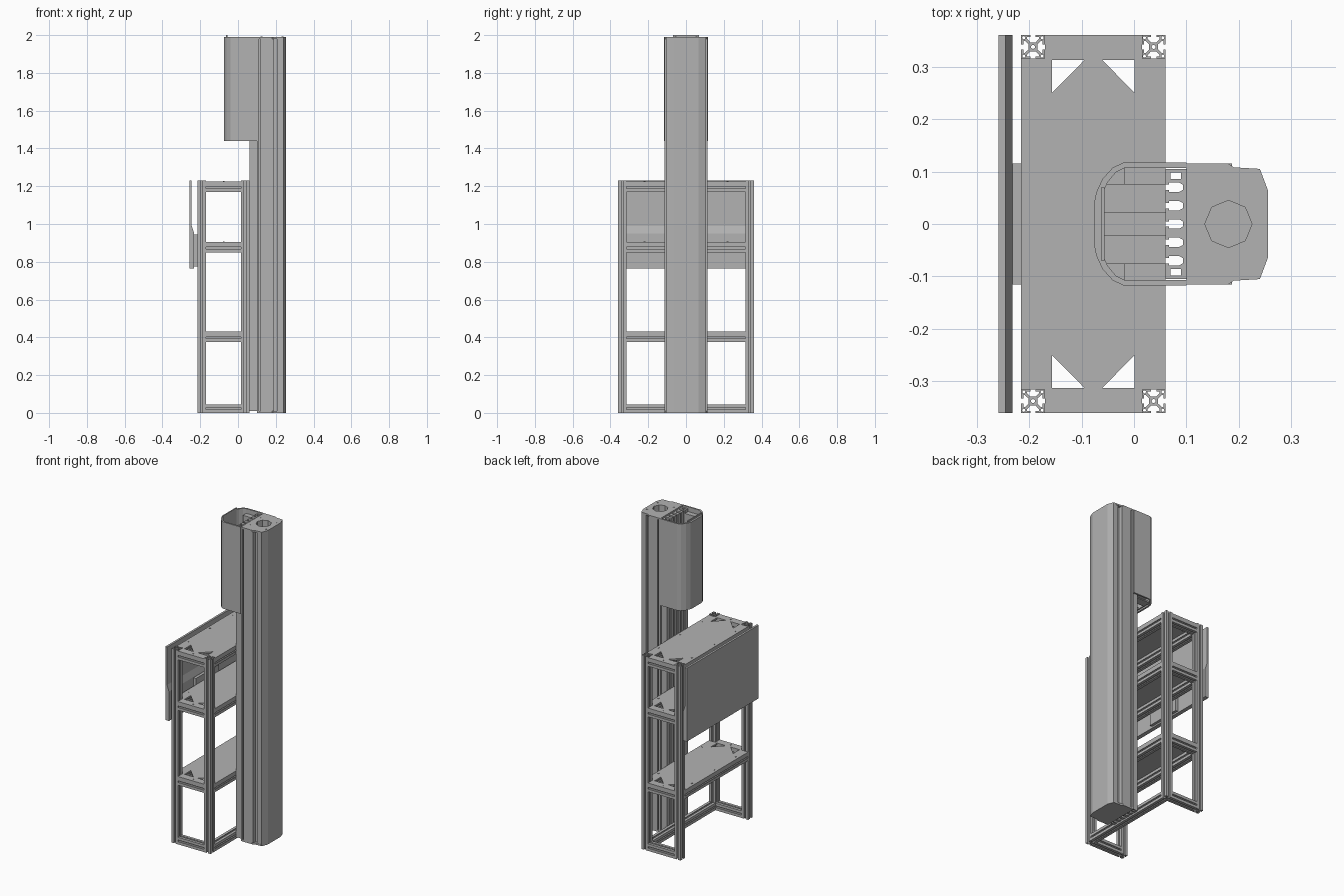
import bpy
import bmesh
from math import pi, cos, sin

if "Cube" in bpy.data.objects:
    bpy.data.objects.remove(bpy.data.objects["Cube"], do_unlink=True)

grey = bpy.data.materials.new("aluminium grey")
grey.use_nodes = True
tone = (0.45, 0.45, 0.45, 1)
grey.diffuse_color = tone
grey.node_tree.nodes["Principled BSDF"].inputs["Base Color"].default_value = tone

ALONG_X, ALONG_Y, ALONG_Z = (0, pi / 2, 0), (pi / 2, 0, 0), (0, 0, 0)


def prism(name, loops, length, loc, rot=ALONG_Z):
    """Extrude an outline (first loop) with holes (other loops), centred on loc."""
    curve = bpy.data.curves.new(name, 'CURVE')
    curve.dimensions = '2D'
    curve.fill_mode = 'BOTH'
    curve.extrude = length / 2
    for loop in loops:
        spline = curve.splines.new('POLY')
        spline.points.add(len(loop) - 1)
        for point, (x, y) in zip(spline.points, loop):
            point.co = (x, y, 0, 1)
        spline.use_cyclic_u = True
    temp = bpy.data.objects.new("temp", curve)
    bpy.context.collection.objects.link(temp)
    graph = bpy.context.evaluated_depsgraph_get()
    mesh = bpy.data.meshes.new_from_object(temp.evaluated_get(graph))
    bpy.data.objects.remove(temp, do_unlink=True)
    bpy.data.curves.remove(curve)
    bm = bmesh.new()
    bm.from_mesh(mesh)
    bmesh.ops.remove_doubles(bm, verts=bm.verts, dist=1e-5)
    bmesh.ops.recalc_face_normals(bm, faces=bm.faces)
    for face in bm.faces:
        face.smooth = False
    bm.to_mesh(mesh)
    bm.free()
    mesh.materials.clear()
    mesh.materials.append(grey)
    obj = bpy.data.objects.new(name, mesh)
    obj.location, obj.rotation_euler = loc, rot
    bpy.context.collection.objects.link(obj)
    return obj


def ring(r, n, x=0, y=0):
    return [(x + r * cos(2 * pi * i / n), y + r * sin(2 * pi * i / n)) for i in range(n)]


def rect(x0, x1, y0, y1):
    return [(x0, y0), (x1, y0), (x1, y1), (x0, y1)]


def box(name, x0, x1, y0, y1, z0, z1):
    return prism(name, [rect(x0, x1, y0, y1)], z1 - z0, (0, 0, (z0 + z1) / 2))


def mirrored(half):
    return half + [(x, -y) for x, y in reversed(half)]


# Slotted extrusion section used for every post and rail
W = 0.045
H = W / 2
slot = [(H, H), (.005, H), (.005, .0185), (.0115, .0185), (.0115, .0155), (.005, .0085)]
side = slot + [(-x, y) for x, y in reversed(slot[1:])]
section = []
for turn in range(4):
    section += side
    side = [(-y, x) for x, y in side]
slotted = [section, ring(.004, 8)]
slotted += [ring(.003, 8, sx * .0175, sy * .0175) for sx in (-1, 1) for sy in (-1, 1)]

# Frame posts and rails
XL, XR, YP = -0.1925, 0.0375, 0.3375
XC = (XL + XR) / 2
POST_H = 1.23
rail_tops = {"base": W, "lower": 0.42, "middle": 0.895, "upper": 1.215}
for x, x_name in ((XL, "outer"), (XR, "inner")):
    for y, y_name in ((-YP, "front"), (YP, "back")):
        prism(f"{y_name}_{x_name}_post", slotted, POST_H, (x, y, POST_H / 2))
    for level, top in rail_tops.items():
        if level != "base" or x == XR:
            prism(f"{level}_{x_name}_long_rail", slotted, 2 * YP - W, (x, 0, top - H), ALONG_Y)
for level, top in rail_tops.items():
    for y, y_name in ((-YP, "front"), (YP, "back")):
        prism(f"{level}_{y_name}_short_rail", slotted, XR - XL - W, (XC, y, top - H), ALONG_X)

# Shelves: notched corners and triangular cut-outs
hx, hy = 0.1375, 0.36
outline, holes = [], []
for sx, sy in ((1, 1), (-1, 1), (-1, -1), (1, -1)):
    corner = [(hx, hy - W), (hx - W, hy - W), (hx - W, hy)]
    if sx * sy < 0:
        corner.reverse()
    outline += [(sx * x, sy * y) for x, y in corner]
    holes.append([(sx * x, sy * y) for x, y in ((.0785, .313), (.0165, .313), (.0785, .25))])
screw_spots = [(sx * .1175, y) for sx in (-1, 1) for y in (-.22, 0, .22)] + [(0, .338), (0, -.338)]
for level in ("lower", "middle", "upper"):
    z = rail_tops[level]
    prism(f"{level}_shelf", [outline] + holes, 0.01, (XC, 0, z + .005))
    for i, (x, y) in enumerate(screw_spots):
        prism(f"{level}_shelf_screw_{i}", [ring(.006, 3)], .002, (XC + x, y, z + .011))

# Side panel with a thicker lower section, and its mounting bracket
panel = [(-.258, .765), (-.232, .765), (-.232, .95), (-.245, .99), (-.245, 1.23), (-.258, 1.23)]
prism("side_panel", [panel], 0.72, (0, 0, 0), ALONG_Y)
box("panel_bracket", -.232, -.215, -.115, .115, .775, .945)

# Lift column: grooved flanks, slotted rear face, hollow core
front_edge = [(.255, .065), (.24, .105)]
flank = front_edge + [(.207, .105), (.207, .09), (.187, .09), (.187, .115),
                      (.12, .115), (.12, .105), (.112, .105), (.112, .115),
                      (.1, .115), (.1, .105), (.06, .105)]
rear = []
for i in range(5):
    y = .07 - .035 * i
    notch = [(.06, .005), (.067, .005), (.067, .009), (.086, .009), (.093, .005)]
    rear += [(a, y + b) for a, b in notch] + [(a, y - b) for a, b in reversed(notch)]
column = flank + rear + [(x, -y) for x, y in reversed(flank)]
bores = [rect(.07, .09, s * .092 - .006, s * .092 + .006) for s in (-1, 1)]
core = ring(.045, 8, .18)
TOP = 1.99
prism("column", [column, core] + bores, TOP - .02, (0, 0, TOP / 2))
cap = mirrored(front_edge + [(.19, .108), (.18, .115), (.1, .115)])
prism("column_top_cap", [cap, core], .01, (0, 0, TOP - .005))
prism("column_bottom_cap", [cap], .01, (0, 0, .005))
for x in (.125, .235):
    for y in (-.055, .055):
        prism("cap_screw", [ring(.006, 5)], .002, (x, y, TOP + .001))

# Open-topped housing wrapped around the upper rear of the column
outer = [(.1, .117), (-.02, .117), (-.04, .108), (-.06, .086), (-.072, .06), (-.075, .045)]
inner = [(.1, .107), (-.018, .107), (-.034, .099), (-.05, .08), (-.06, .058), (-.063, .045)]
shell = outer + [(x, -y) for x, y in reversed(outer)]
shell += [(x, -y) for x, y in inner] + list(reversed(inner))
Z0 = 1.44
prism("housing", [shell], TOP - Z0, (0, 0, (TOP + Z0) / 2))
box("housing_liner", -.063, -.056, -.07, .07, Z0 + .01, 2.0)
for s, name in ((1, "back"), (-1, "front")):
    lo, hi = sorted((s * .075, s * .107))
    box(f"{name}_housing_guide", -.018, .06, lo, hi, Z0 + .01, TOP - .03)
    lo, hi = sorted((s * .022, s * .075))
    box(f"{name}_housing_floor", -.056, .06, lo, hi, Z0 + .005, Z0 + .015)
